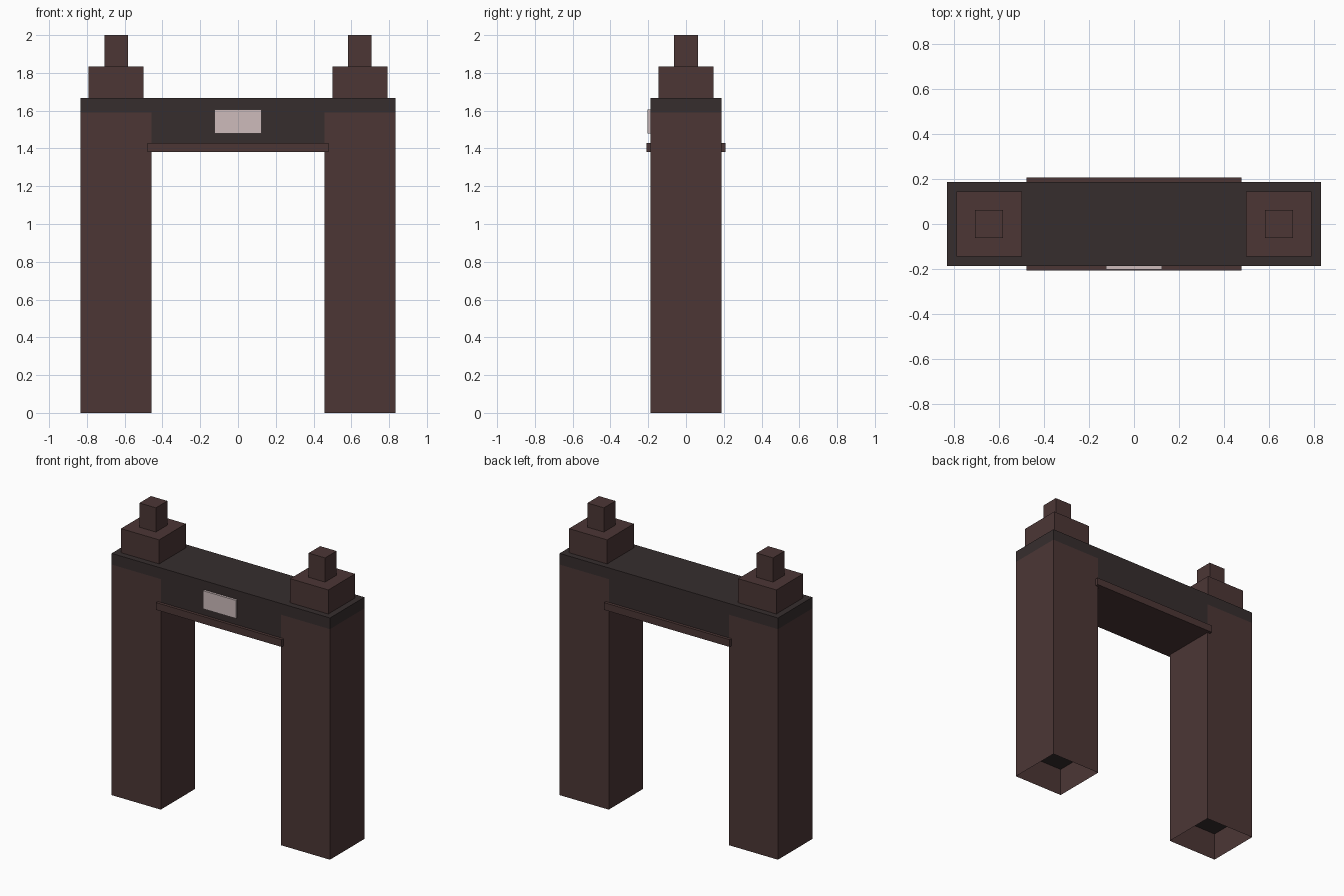
import bpy, bmesh

if "Cube" in bpy.data.objects:
    bpy.data.objects.remove(bpy.data.objects["Cube"])


def material(name, rgb):
    m = bpy.data.materials.new(name)
    m.diffuse_color = (*rgb, 1.0)
    m.use_nodes = True
    m.node_tree.nodes["Principled BSDF"].inputs["Base Color"].default_value = m.diffuse_color
    return m


BROWN = material("brown_stone", (0.072, 0.037, 0.036))
DARK = material("dark_stone", (0.037, 0.027, 0.027))
PALE = material("pale_plaque", (0.61, 0.50, 0.50))


def finish(name, bm, *mats):
    mesh = bpy.data.meshes.new(name)
    bm.to_mesh(mesh)
    bm.free()
    for m in mats:
        mesh.materials.append(m)
    obj = bpy.data.objects.new(name, mesh)
    bpy.context.collection.objects.link(obj)
    return obj


def box_mesh(x0, x1, y0, y1, z0, z1):
    bm = bmesh.new()
    bmesh.ops.create_cube(bm, size=1)
    for v in bm.verts:
        v.co.x = x1 if v.co.x > 0 else x0
        v.co.y = y1 if v.co.y > 0 else y0
        v.co.z = z1 if v.co.z > 0 else z0
    return bm


def box(name, mat, *bounds):
    return finish(name, box_mesh(*bounds), mat)


W, D = 0.833, 0.1875      # half width and half depth of the gate
LEG_IN = 0.458            # inner face of each leg
LEG_TOP, TOP = 1.59, 1.667


def leg(name, x0, x1):
    # Thin-walled leg, open below, with a dark panel recessed in the foot
    bm = box_mesh(x0, x1, -D, D, 0, LEG_TOP)
    floor = [f for f in bm.faces if f.normal.z < -0.5]
    bmesh.ops.delete(bm, geom=floor, context='FACES_ONLY')
    corners = [(x0, -D), (x0, D), (x1, D), (x1, -D)]
    panel = bm.faces.new([bm.verts.new((x, y, 0.19)) for x, y in corners])
    panel.material_index = 1
    return finish(name, bm, BROWN, DARK)


# Legs with stepped finials, one pair per side
for side, s in (("left", -1), ("right", 1)):
    leg(f"{side}_leg", *sorted((s * LEG_IN, s * W)))
    cx = s * 0.6455
    for part, r, z0, z1 in (("finial_base", 0.1455, TOP, 1.833),
                            ("finial_top", 0.0625, 1.833, 2.0)):
        box(f"{side}_{part}", BROWN, cx - r, cx + r, -r, r, z0, z1)

# Crossbeam: full-width cap slab and the lintel between the legs
box("beam_cap", DARK, -W, W, -D, D, LEG_TOP, TOP)
box("lintel", DARK, -LEG_IN, LEG_IN, -D, D, 1.41, LEG_TOP)

# Trim strip under the lintel, projecting front and back
box("lintel_trim", BROWN, -0.479, 0.479, -0.208, 0.208, 1.38, 1.43)

# Plaque on the front
box("plaque", PALE, -0.125, 0.125, -0.203, -D, 1.48, 1.605)
